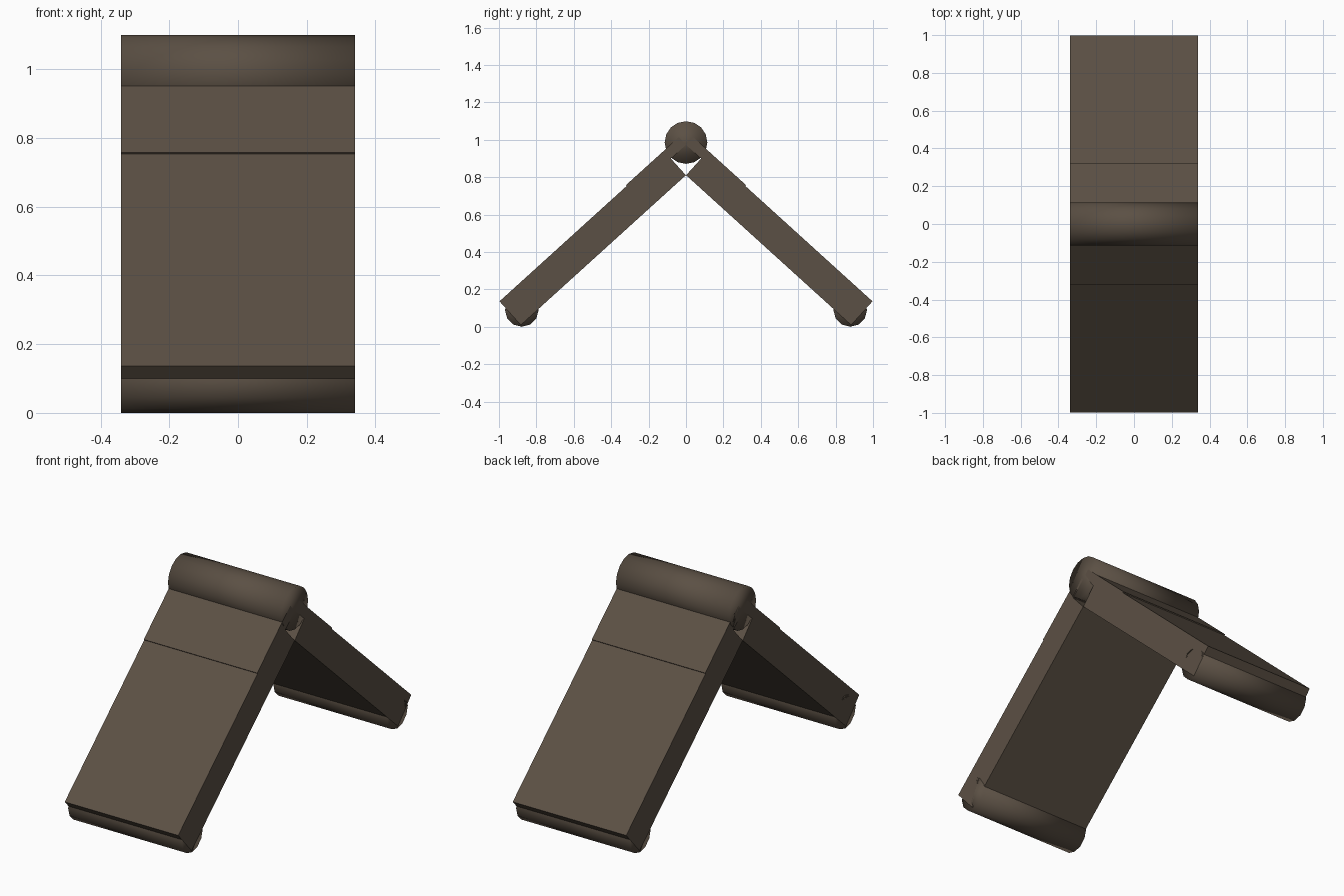
import bpy, bmesh, math
from mathutils import Vector

if "Cube" in bpy.data.objects:
    bpy.data.objects.remove(bpy.data.objects["Cube"])

W = 0.34  # half width of every part
mat = bpy.data.materials.new("brown")
mat.diffuse_color = (0.105, 0.08, 0.058, 1)
mat.use_nodes = True
mat.node_tree.nodes["Principled BSDF"].inputs["Base Color"].default_value = mat.diffuse_color

U = Vector((0.741, 0.672))    # up along the front leg, in y-z
N = Vector((-0.672, 0.741))   # outward from the front leg
FOOT = Vector((-0.883, 0.01)) # inner lower corner of the front leg


def finish(bm, name, smooth=False):
    bmesh.ops.recalc_face_normals(bm, faces=bm.faces)
    me = bpy.data.meshes.new(name)
    bm.to_mesh(me)
    bm.free()
    for p in me.polygons:
        p.use_smooth = smooth
    me.materials.append(mat)
    ob = bpy.data.objects.new(name, me)
    bpy.context.collection.objects.link(ob)
    return ob


def slab(name, s0, s1, t0, t1, side):
    # board along the leg: s = distance up the leg, t = depth outward
    bm = bmesh.new()
    vs = []
    for s, t in ((s0, t0), (s1, t0), (s1, t1), (s0, t1)):
        p = FOOT + U * s + N * t
        vs.append(bm.verts.new((-W, p.x * side, p.y)))
    f = bm.faces.new(vs)
    r = bmesh.ops.extrude_face_region(bm, geom=[f])
    moved = [v for v in r["geom"] if isinstance(v, bmesh.types.BMVert)]
    bmesh.ops.translate(bm, verts=moved, vec=(2 * W, 0, 0))
    return finish(bm, name)


def roller(name, y, z, r, sides):
    bm = bmesh.new()
    bmesh.ops.create_cone(bm, cap_ends=True, segments=sides, radius1=r, radius2=r, depth=2 * W)
    ob = finish(bm, name, smooth=True)
    ob.rotation_euler = (0, math.pi / 2, 0)
    ob.location = (0, y, z)
    return ob


for label, side in (("front", 1), ("back", -1)):
    # leg board, hinge flap lapping over it, and rounded foot
    slab(label + "_leg", 0, 1.191, 0, 0.17, side)
    slab(label + "_hinge_flap", 0.918, 1.30, 0.12, 0.176, side)
    roller(label + "_foot", -0.878 * side, 0.09, 0.09, 12)

# hinge barrel at the apex
roller("hinge_barrel", 0, 0.985, 0.114, 16)
